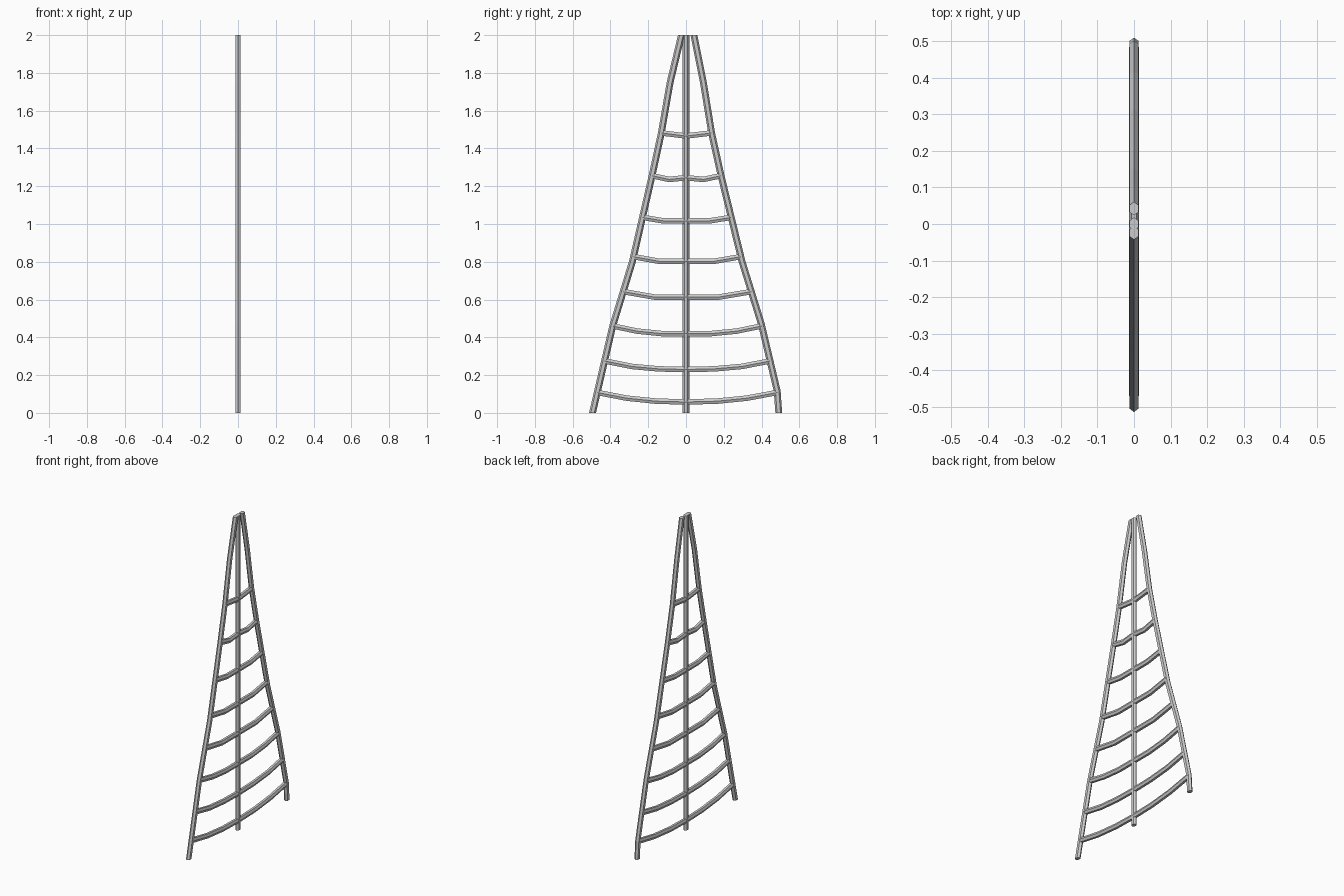
import bpy, bmesh
from mathutils import Vector

if "Cube" in bpy.data.objects:
    bpy.data.objects.remove(bpy.data.objects["Cube"])

# Hexagonal sections as (across plane, along x): flat-faced posts, edge-forward rungs
POST = [(0.018, 0), (0.009, 0.0125), (-0.009, 0.0125),
        (-0.018, 0), (-0.009, -0.0125), (0.009, -0.0125)]
RUNG = [(0, 0.014), (0.0145, 0.0075), (0.0145, -0.0075),
        (0, -0.014), (-0.0145, -0.0075), (-0.0145, 0.0075)]


def bar(name, path, section, level_ends=False):
    """Sweep a section along a (y, z) path with mitred joints."""
    pts = [Vector(p) for p in path]
    dirs = [(b - a).normalized() for a, b in zip(pts, pts[1:])]
    bm = bmesh.new()
    rings = []
    for i, p in enumerate(pts):
        d0, d1 = dirs[max(i - 1, 0)], dirs[min(i, len(dirs) - 1)]
        t = (d0 + d1).normalized()
        if level_ends and i in (0, len(pts) - 1):
            t = Vector((0, 1))
        side = Vector((-t.y, t.x)) / max(t.dot(d1), 0.5)
        rings.append([bm.verts.new((x, *(p + side * s))) for s, x in section])
    n = len(section)
    for a, b in zip(rings, rings[1:]):
        for k in range(n):
            bm.faces.new((a[k], a[(k + 1) % n], b[(k + 1) % n], b[k]))
    bm.faces.new(rings[0])
    bm.faces.new(rings[-1])
    bmesh.ops.recalc_face_normals(bm, faces=bm.faces)
    mesh = bpy.data.meshes.new(name)
    bm.to_mesh(mesh)
    bm.free()
    obj = bpy.data.objects.new(name, mesh)
    bpy.context.collection.objects.link(obj)


# Upright posts
left = [(-0.495, 0), (-0.388, 0.46), (-0.284, 0.8), (-0.181, 1.25),
        (-0.131, 1.48), (-0.084, 1.75), (-0.024, 2)]
right = [(0.491, 0), (0.483, 0.115), (0.399, 0.47), (0.297, 0.8), (0.187, 1.25),
         (0.136, 1.48), (0.092, 1.75), (0.042, 2)]
bar("centre_post", [(0, 0), (0, 2)], POST, True)
bar("left_rail", left, POST, True)
bar("right_rail", right, POST, True)


def rail_y(rail, z):
    for (y0, z0), (y1, z1) in zip(rail, rail[1:]):
        if z0 <= z <= z1:
            return y0 + (y1 - y0) * (z - z0) / (z1 - z0)


# Sagging rungs: heights at equal steps from the centre out to the rails
rungs = [
    [0.058, 0.062, 0.078, 0.108],
    [0.230, 0.233, 0.246, 0.275],
    [0.420, 0.420, 0.433, 0.460],
    [0.613, 0.613, 0.642],
    [0.802, 0.802, 0.827],
    [1.016, 1.016, 1.035],
    [1.245, 1.236, 1.256],
    [1.466, 1.482],
]
for i, heights in enumerate(rungs):
    n = len(heights) - 1
    yl, yr = rail_y(left, heights[-1]), rail_y(right, heights[-1])
    path = [(yl * k / n, heights[k]) for k in range(n, 0, -1)]
    path += [(yr * k / n, heights[k]) for k in range(n + 1)]
    bar(f"rung_{i + 1}", path, RUNG)
